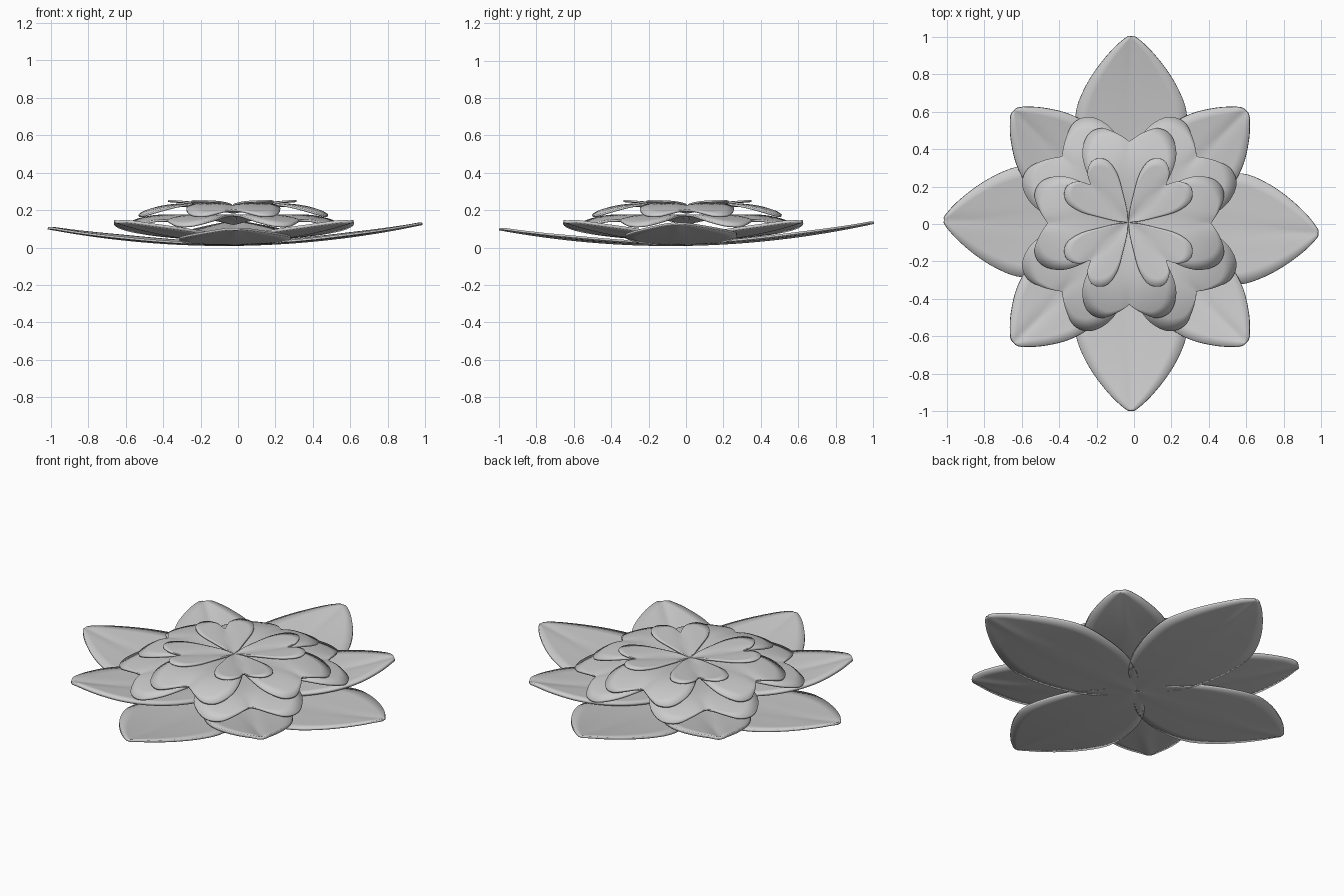
import bpy, bmesh, math
from mathutils import Matrix, Vector

if "Cube" in bpy.data.objects:
    bpy.data.objects.remove(bpy.data.objects["Cube"])


def smooth_curve(pts, steps=5):
    # Catmull-Rom through the outline points
    p = [Vector(q) for q in pts]
    p = [2 * p[0] - p[1]] + p + [2 * p[-1] - p[-2]]
    out = []
    for i in range(1, len(p) - 2):
        a, b, c, d = p[i - 1:i + 3]
        for k in range(steps):
            t = k / steps
            out.append(0.5 * (2 * b + (c - a) * t + (2 * a - 5 * b + 4 * c - d) * t * t
                              + (3 * b - a - 3 * c + d) * t ** 3))
    out.append(p[-2])
    out[0].x = out[-1].x = 0
    return out


def petal(name, outline, height, angle, centre, tilt=(0, 0), thick=0.012, rib=0.008):
    # half outline (across, along) mirrored about a creased midrib
    edge = smooth_curve(outline)
    n, cols = len(edge) - 1, 5
    rot = Matrix.Rotation(math.radians(angle), 3, 'Z')
    bm = bmesh.new()
    grid = []
    for k, e in enumerate(edge):
        mid = Vector((0, edge[-1].y * k / n))
        row = []
        for j in range(-cols, cols + 1):
            s = abs(j) / cols
            q = mid.lerp(e, s)
            x = math.copysign(q.x, j)
            z = height(math.hypot(x, q.y)) - rib * math.exp(-(x / 0.03) ** 2)
            v = rot @ Vector((q.y, x, z))
            v.z += tilt[0] * v.x + tilt[1] * v.y
            row.append(bm.verts.new((v.x + centre[0], v.y + centre[1], v.z)))
        grid.append(row)
    for k in range(n):
        for j in range(2 * cols):
            bm.faces.new((grid[k][j], grid[k + 1][j], grid[k + 1][j + 1], grid[k][j + 1]))
    bmesh.ops.remove_doubles(bm, verts=bm.verts, dist=0.0005)
    bmesh.ops.recalc_face_normals(bm, faces=bm.faces)
    me = bpy.data.meshes.new(name)
    bm.to_mesh(me)
    bm.free()
    ob = bpy.data.objects.new(name, me)
    bpy.context.collection.objects.link(ob)
    sol = ob.modifiers.new("thickness", 'SOLIDIFY')
    sol.thickness, sol.offset = thick, 0
    bpy.context.view_layer.objects.active = ob
    ob.select_set(True)
    bpy.ops.object.shade_smooth_by_angle(angle=math.radians(40))
    ob.select_set(False)


# half outlines: (across, along)
pointed = [(0, 0), (.14, .1), (.235, .25), (.285, .42), (.297, .58), (.26, .7),
           (.19, .82), (.1, .93), (.025, .995), (0, 1)]
blunt = [(0, 0), (.11, .09), (.185, .22), (.23, .38), (.232, .53), (.195, .66),
         (.12, .78), (.05, .855), (.02, .875), (0, .877)]
heart = [(0, 0), (.08, .06), (.16, .15), (.23, .28), (.25, .38), (.22, .47),
         (.15, .505), (.07, .48), (0, .435)]
small_heart = [(0, 0), (.04, .05), (.09, .13), (.14, .22), (.157, .3), (.135, .35),
               (.09, .37), (.035, .345), (0, .285)]
wide_heart = [(x * 1.17, y * 1.17) for x, y in heart]

# lowest layer: long pointed petals
for a in (-3, 90, 179, 270):
    petal("outer_petal", pointed, lambda r: .02 + .1 * r * r, a, (-.015, .003), (.012, .017), rib=.005)

for i in range(4):
    a = 90 * i
    # second layer: blunt petals on the diagonals
    petal("second_petal", blunt, lambda r: .045 + .13 * r * r, a + 45, (-.022, -.015), thick=.016)
    # third layer: wide heart petals on the diagonals
    petal("wide_heart_petal", wide_heart,
          lambda r: .135 + .037 * math.sin(min(r / .35, 1) * math.pi / 2) - .8 * max(r - .35, 0) ** 2,
          a + 45, (-.025, .0))
    # fourth layer: drooping heart petals on the axes
    petal("heart_petal", heart,
          lambda r: .195 + .035 * math.sin(min(r / .28, 1) * math.pi / 2) - 1.0 * max(r - .28, 0) ** 2,
          a, (-.025, .005))
    # top layer: small hearts
    petal("top_heart_petal", small_heart, lambda r: .226 + .06 * r, a + 45, (-.03, .008), thick=.01)
